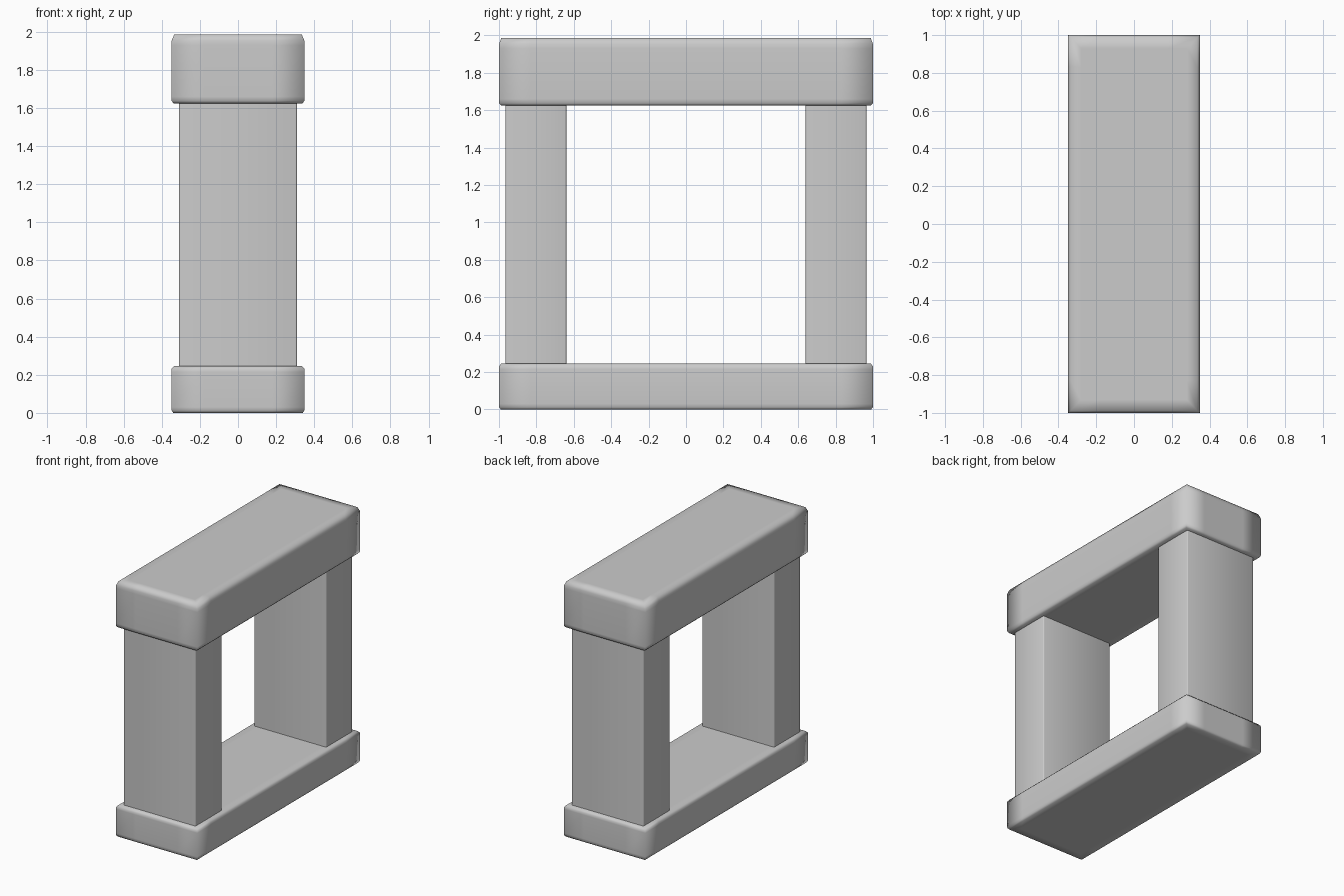
import bpy, bmesh

if "Cube" in bpy.data.objects:
    bpy.data.objects.remove(bpy.data.objects["Cube"])


def finish(name, bm, angle=None):
    bmesh.ops.recalc_face_normals(bm, faces=bm.faces[:])
    me = bpy.data.meshes.new(name)
    bm.to_mesh(me)
    bm.free()
    ob = bpy.data.objects.new(name, me)
    bpy.context.collection.objects.link(ob)
    bpy.ops.object.select_all(action='DESELECT')
    bpy.context.view_layer.objects.active = ob
    ob.select_set(True)
    if angle is None:
        bpy.ops.object.shade_smooth()
    else:
        bpy.ops.object.shade_smooth_by_angle(angle=angle)
    return ob


def slab(name, levels):
    """Rectangular slab lofted through (z, x half-width, y half-length) levels."""
    bm = bmesh.new()
    rings = []
    for z, hx, hy in levels:
        # corners plus holding points that keep the smooth shading near the corners
        ix, iy = 0.18, 0.83
        pts = [(hx, -iy), (hx, iy), (hx, hy), (ix, hy), (-ix, hy), (-hx, hy),
               (-hx, iy), (-hx, -iy), (-hx, -hy), (-ix, -hy), (ix, -hy), (hx, -hy)]
        rings.append([bm.verts.new((x, y, z)) for x, y in pts])
    n = len(rings[0])
    for a, b in zip(rings, rings[1:]):
        for i in range(n):
            j = (i + 1) % n
            bm.faces.new((a[i], a[j], b[j], b[i]))
    bm.faces.new(rings[0][::-1])
    bm.faces.new(rings[-1])
    return finish(name, bm)


# Top beam with chamfered upper and lower rims
slab("top_beam", [(1.625, 0.28, 0.93), (1.625, 0.338, 0.988), (1.637, 0.348, 0.999),
                  (1.66, 0.35, 1.0), (1.93, 0.35, 1.0), (1.955, 0.348, 0.999),
                  (1.985, 0.335, 0.988), (1.985, 0.28, 0.93)])

# Base beam
slab("base_beam", [(0.0, 0.28, 0.93), (0.0, 0.34, 0.99), (0.012, 0.348, 0.999),
                   (0.03, 0.35, 1.0), (0.215, 0.35, 1.0), (0.232, 0.348, 0.999),
                   (0.245, 0.336, 0.988), (0.245, 0.28, 0.93)])

# Front and back posts
for name, side in (("front_post", -1), ("back_post", 1)):
    bm = bmesh.new()
    bmesh.ops.create_cube(bm, size=1)
    for v in bm.verts:
        v.co = (v.co.x * 0.62, side * 0.8025 + v.co.y * 0.325, 0.9375 + v.co.z * 1.425)
    upright = [e for e in bm.edges if abs(e.verts[0].co.z - e.verts[1].co.z) > 1]
    bmesh.ops.bevel(bm, geom=upright, offset=0.008, segments=2, profile=0.5, affect='EDGES')
    finish(name, bm, 0.9)
